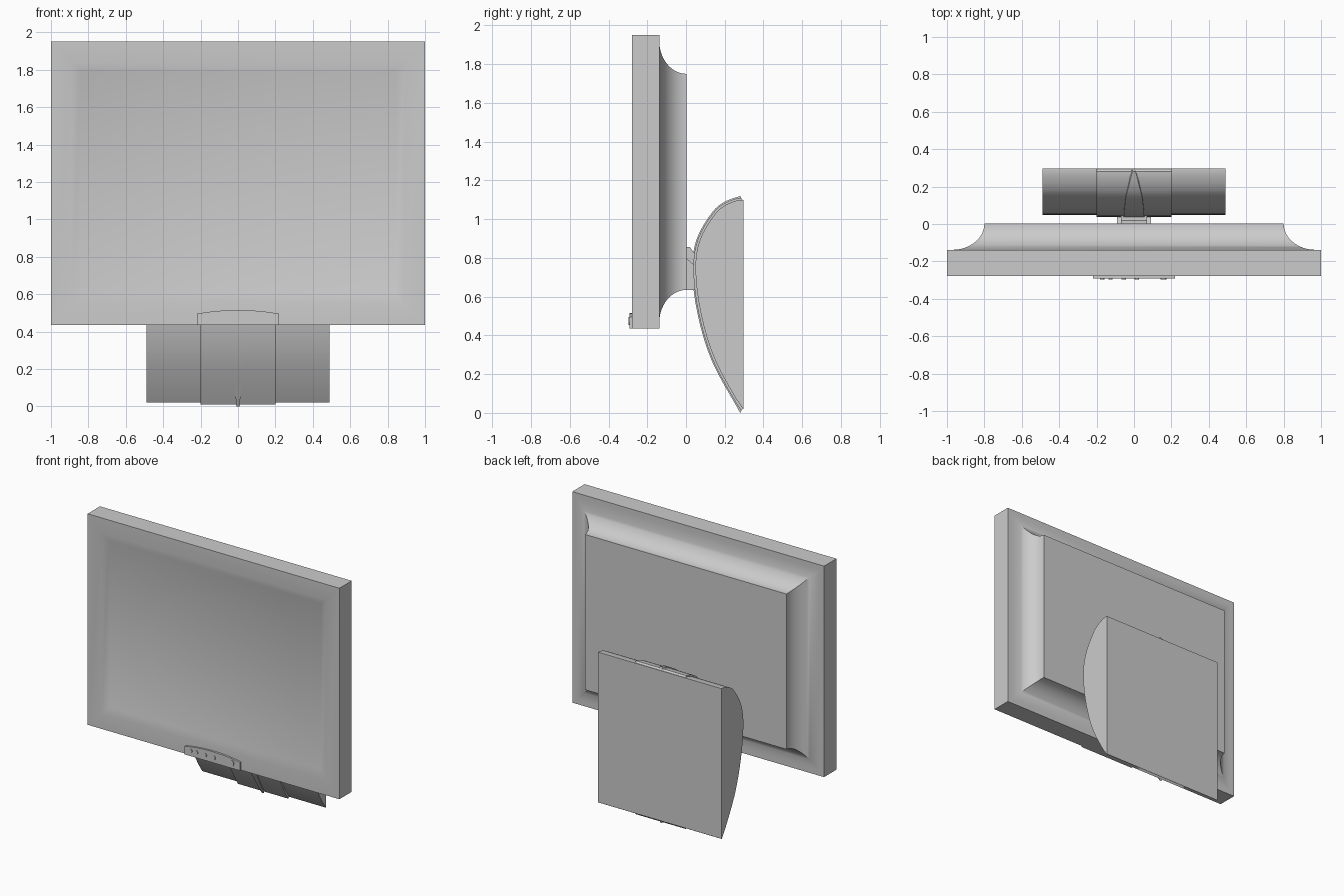
import bpy, bmesh, math
from mathutils import Vector

cube = bpy.data.objects.get("Cube")
if cube:
    bpy.data.objects.remove(cube, do_unlink=True)

grey = bpy.data.materials.new("plain grey")
grey.use_nodes = True
colour = (0.6, 0.6, 0.6, 1)
grey.diffuse_color = colour
grey.node_tree.nodes["Principled BSDF"].inputs["Base Color"].default_value = colour


def finish(name, bm, angle=30):
    """Turn a bmesh into a named, shaded object."""
    bmesh.ops.recalc_face_normals(bm, faces=bm.faces)
    mesh = bpy.data.meshes.new(name)
    bm.to_mesh(mesh)
    bm.free()
    mesh.materials.append(grey)
    obj = bpy.data.objects.new(name, mesh)
    bpy.context.collection.objects.link(obj)
    bpy.ops.object.select_all(action='DESELECT')
    obj.select_set(True)
    bpy.context.view_layer.objects.active = obj
    bpy.ops.object.shade_smooth_by_angle(angle=math.radians(angle))
    return obj


def loft(name, rings, angle=30):
    """Skin a list of equal-length closed rings and cap both ends."""
    bm = bmesh.new()
    loops = [[bm.verts.new(p) for p in ring] for ring in rings]
    for a, b in zip(loops, loops[1:]):
        n = len(a)
        for i in range(n):
            j = (i + 1) % n
            bm.faces.new((a[i], a[j], b[j], b[i]))
    bm.faces.new(loops[0][::-1])
    bm.faces.new(loops[-1])
    return finish(name, bm, angle)


# Display housing: inset screen, square rim and coved back
def housing_ring(inset, y):
    x, low, high = 1 - inset, 0.435 + inset, 1.95 - inset
    return [(-x, y, low), (x, y, low), (x, y, high), (-x, y, high)]


FRONT, RIM, BACK = -0.278, -0.138, 0.003
rings = [housing_ring(0.16, FRONT + 0.02), housing_ring(0.11, FRONT),
         housing_ring(0, FRONT), housing_ring(0, RIM)]
STEPS = 14
for i in range(STEPS + 1):
    t = math.pi / 2 * i / STEPS
    rings.append(housing_ring(0.03 + 0.17 * math.sin(t),
                              BACK + (RIM - BACK) * math.cos(t)))
loft("display_housing", rings)

# Control panel with an arched top edge
outline = [(0.22, 0.436), (-0.22, 0.436)]
for i in range(13):
    x = -0.22 + 0.44 * i / 12
    outline.append((x, 0.515 - 0.02 * (x / 0.22) ** 2))
loft("control_panel", [[(x, y, z) for x, z in outline] for y in (FRONT + 0.001, -0.291)])

# Control buttons
for i, x in enumerate((-0.17, -0.125, -0.055, 0.015, 0.157)):
    r = 0.016 if i == 4 else 0.011
    circle = [(x + r * math.cos(a * math.pi / 8), 0.474 + 1.3 * r * math.sin(a * math.pi / 8))
              for a in range(16)]
    loft(f"button_{i + 1}", [[(px, y, z) for px, z in circle] for y in (-0.29, -0.297)])

# Curved stand: one side curve shared by the body, middle band and fin
CURVE = [Vector(p) for p in ((0.28, 0), (0.135, 0.265), (0.06, 0.51), (0.032, 0.74),
                             (0.056, 0.9), (0.135, 1.035), (0.2, 1.09), (0.28, 1.12))]


def smooth_path(points, steps):
    """Catmull-Rom curve through the points."""
    ext = [2 * points[0] - points[1]] + points + [2 * points[-1] - points[-2]]
    path = []
    for a, b, c, d in zip(ext, ext[1:], ext[2:], ext[3:]):
        for s in range(steps):
            t = s / steps
            path.append(0.5 * (2 * b + (c - a) * t + (2 * a - 5 * b + 4 * c - d) * t * t
                               + (3 * b - a - 3 * c + d) * t ** 3))
    return path + [points[-1]]


PATH = smooth_path(CURVE, 4)


def stand_part(name, inward, margin, back, half_width):
    """Fill from the side curve, moved inward, to a flat back."""
    rings = []
    last = len(PATH) - 1
    for i, p in enumerate(PATH):
        tangent = (PATH[min(i + 1, last)] - PATH[max(i - 1, 0)]).normalized()
        p = p + inward * Vector((tangent.y, -tangent.x))
        y = min(p.x, back - 0.002)
        z = min(max(p.y, margin), 1.12 - margin)
        inner_z = min(max(z, 0.022), 1.1)
        w = half_width(i / last)
        rings.append([(-w, y, z), (w, y, z), (w, back, inner_z), (-w, back, inner_z)])
    return loft(name, rings)


stand_part("stand_body", 0.017, 0.02, 0.297, lambda u: 0.49)
stand_part("stand_band", 0.006, 0.01, 0.293, lambda u: 0.2)
stand_part("stand_fin", 0, 0, 0.29, lambda u: 0.009 + 0.046 * math.sin(math.pi * u))

# Neck joining the display to the stand: lower block and narrower upper hinge
LOWER = [(0, 0.635), (0.06, 0.635), (0.06, 0.76), (0.035, 0.77), (0, 0.8)]
UPPER = [(0, 0.75), (0.06, 0.75), (0.06, 0.82), (0.038, 0.83), (0.02, 0.857), (0, 0.857)]
for name, profile, w in (("neck_block", LOWER, 0.092), ("neck_hinge", UPPER, 0.07)):
    loft(name, [[(x, y, z) for y, z in profile] for x in (-w, w)])
